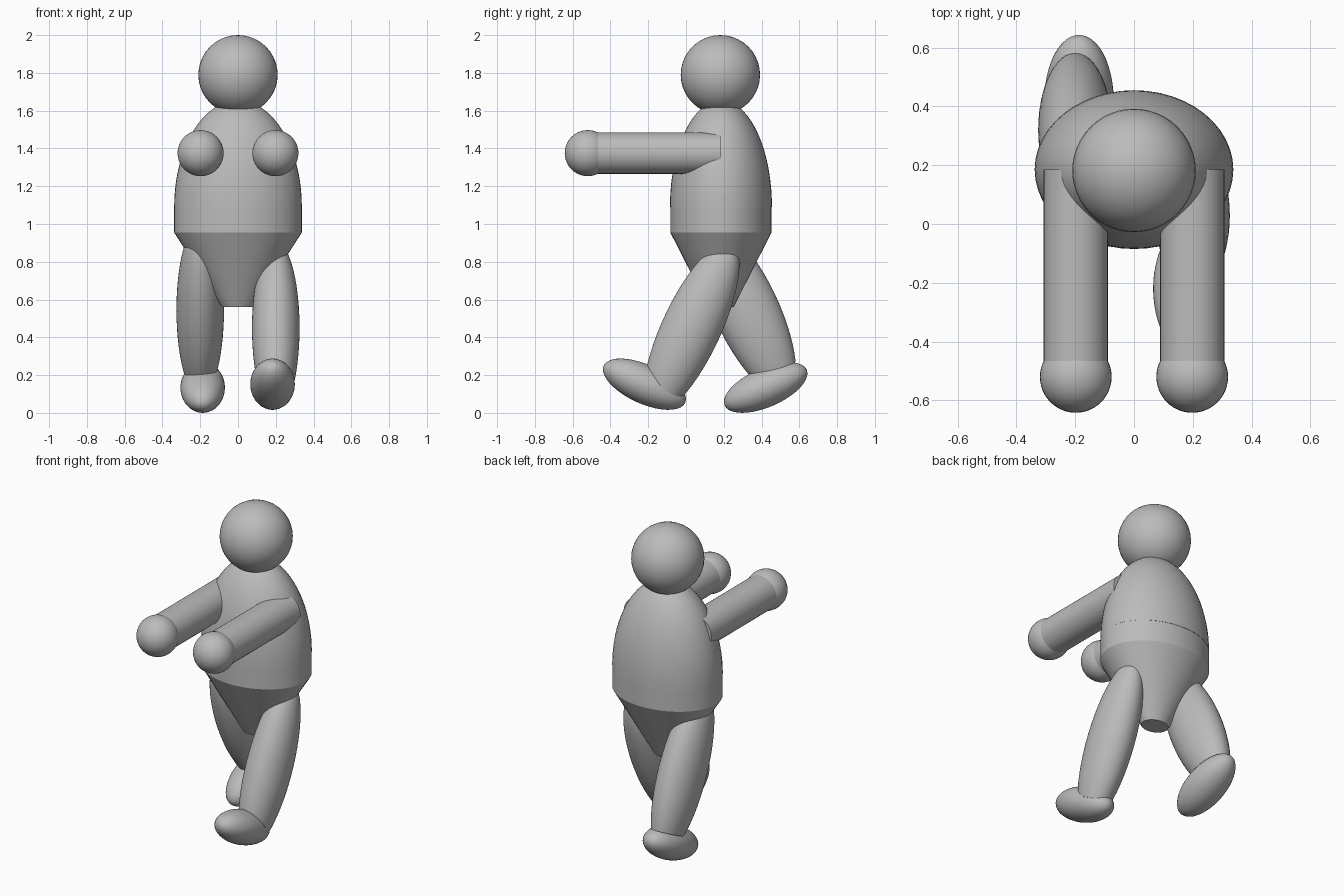
import bpy, bmesh
from math import sin, cos, pi, radians
from mathutils import Matrix, Vector

if "Cube" in bpy.data.objects:
    bpy.data.objects.remove(bpy.data.objects["Cube"])

grey = bpy.data.materials.new("plain_grey")
grey.use_nodes = True
colour = (0.5, 0.5, 0.5, 1)
grey.diffuse_color = colour
grey.node_tree.nodes["Principled BSDF"].inputs["Base Color"].default_value = colour

SIDES = 48


def arc(start, end, steps=20):
    """Unit-circle profile points (radius, height) between two latitudes in degrees."""
    angles = [radians(start + (end - start) * i / steps) for i in range(steps + 1)]
    return [(max(cos(a), 0), sin(a)) for a in angles]


def lathe(name, profile, centre, size, tilt=0):
    """Turn a profile about z, stretch it, tilt it about x and place it."""
    bm = bmesh.new()
    rings = []
    for r, z in profile:
        if r < 1e-4:
            rings.append([bm.verts.new((0, 0, z))] * SIDES)
        else:
            rings.append([bm.verts.new((r * cos(2 * pi * i / SIDES), r * sin(2 * pi * i / SIDES), z))
                          for i in range(SIDES)])
    for low, high in zip(rings, rings[1:]):
        for i in range(SIDES):
            j = (i + 1) % SIDES
            corners = list(dict.fromkeys((low[i], low[j], high[j], high[i])))
            bm.faces.new(corners)
    for ring in (rings[0], rings[-1]):
        if ring[0] is not ring[1]:
            bm.faces.new(ring)
    bm.transform(Matrix.Translation(centre) @ Matrix.Rotation(radians(tilt), 4, "X")
                 @ Matrix.Diagonal(Vector((*size, 1))))
    bmesh.ops.recalc_face_normals(bm, faces=bm.faces)
    mesh = bpy.data.meshes.new(name)
    bm.to_mesh(mesh)
    bm.free()
    mesh.materials.append(grey)
    obj = bpy.data.objects.new(name, mesh)
    bpy.context.collection.objects.link(obj)
    bpy.ops.object.select_all(action="DESELECT")
    obj.select_set(True)
    bpy.context.view_layer.objects.active = obj
    bpy.ops.object.shade_smooth_by_angle(angle=radians(25))
    return obj


ball = arc(-90, 90)
tube = [(1, 0), (1, 1)]
MID_Y = 0.185

# Head and torso: domed chest, straight waist band, tapering hips
lathe("head", ball, (0, 0.182, 1.79), (0.21, 0.21, 0.21))
lathe("chest", arc(0, 90), (0, MID_Y, 1.09), (0.338, 0.27, 0.565))
lathe("waist", tube, (0, MID_Y, 0.955), (0.338, 0.268, 0.135))
lathe("hips", [(0.25, 0), (1, 1)], (0, MID_Y, 0.56), (0.338, 0.268, 0.395))

# Arms held straight out to the front
for side, x in (("left", 0.198), ("right", -0.198)):
    lathe(side + "_arm", tube, (x, MID_Y, 1.375), (0.109, 0.109, 0.69), 90)
    lathe(side + "_hand", ball, (x, -0.52, 1.375), (0.122, 0.122, 0.122))

# Legs in mid stride: barrel shapes cut flat at the ankle
thigh = arc(-46, 90)
lathe("left_leg", thigh, (0.2, 0.029, 0.449), (0.126, 0.156, 0.5), -25)
lathe("right_leg", thigh, (-0.2, 0.32, 0.545), (0.126, 0.172, 0.5), 25)

# Feet: long ovals, the left on its heel and the right on its toe
lathe("left_foot", ball, (0.183, -0.22, 0.152), (0.118, 0.237, 0.103), -24.5)
lathe("right_foot", ball, (-0.187, 0.422, 0.134), (0.118, 0.237, 0.103), 23.5)
